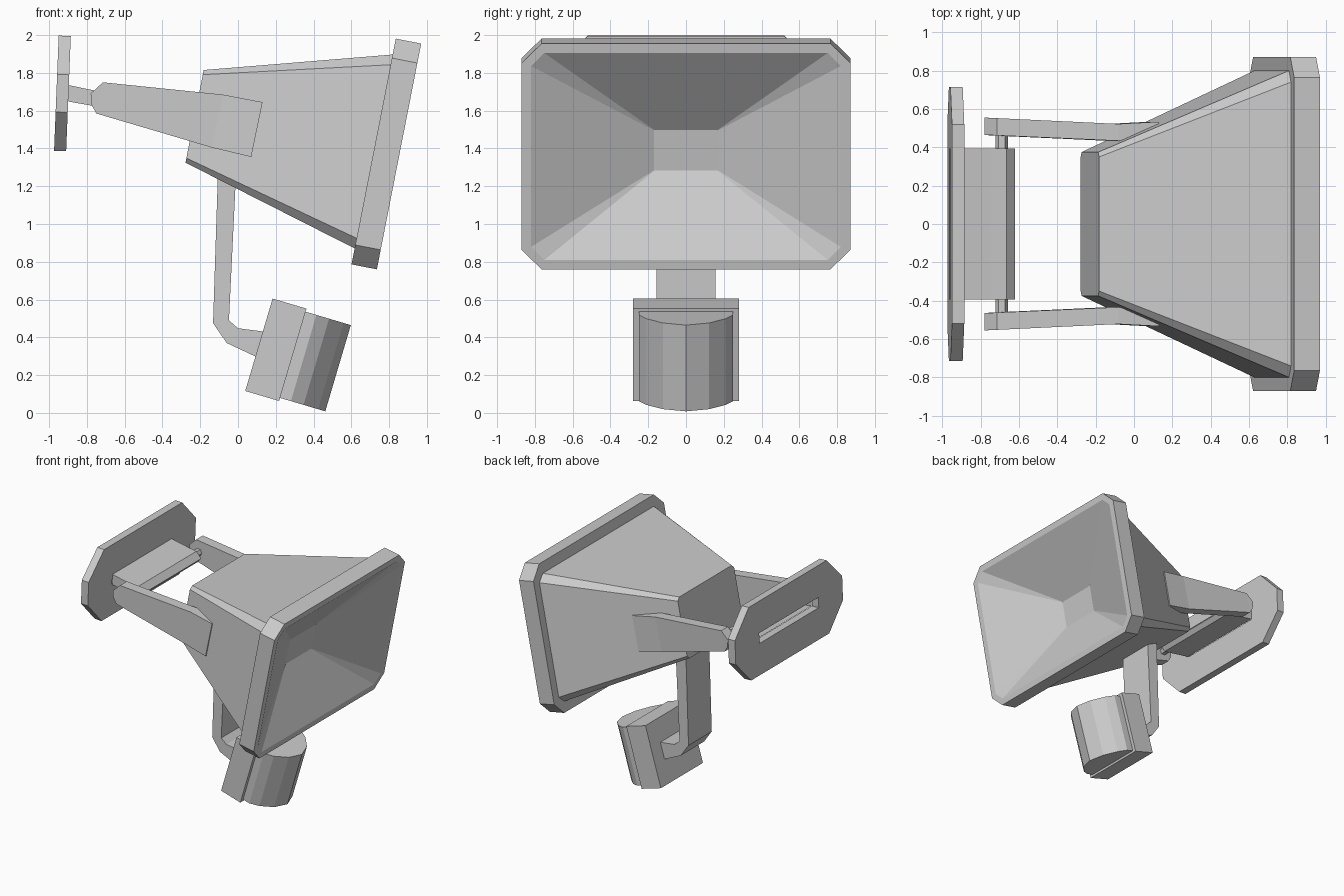
import bpy, bmesh
from math import sin, cos, radians

if "Cube" in bpy.data.objects:
    bpy.data.objects.remove(bpy.data.objects["Cube"])


def make(name, rings, cap_start=True, cap_end=True, loop=False):
    """Skin a sequence of equal-length point rings into one flat-shaded object."""
    bm = bmesh.new()
    vs = [[bm.verts.new(p) for p in r] for r in rings]
    n = len(vs[0])
    pairs = list(zip(vs, vs[1:])) + ([(vs[-1], vs[0])] if loop else [])
    for a, b in pairs:
        for i in range(n):
            j = (i + 1) % n
            bm.faces.new((a[i], a[j], b[j], b[i]))
    if cap_start and not loop:
        bm.faces.new(vs[0])
    if cap_end and not loop:
        bm.faces.new(vs[-1])
    bmesh.ops.recalc_face_normals(bm, faces=bm.faces)
    me = bpy.data.meshes.new(name)
    bm.to_mesh(me)
    bm.free()
    ob = bpy.data.objects.new(name, me)
    bpy.context.collection.objects.link(ob)
    return ob


def frame(ox, oz, deg):
    """Map local depth u, width y, height v to the world for a part tilted about y."""
    c, s = cos(radians(deg)), sin(radians(deg))
    return lambda u, y, v: (ox + c * u + s * v, y, oz - s * u + c * v)


def octagon(f, u, hy, hv, cy, cv, v0=0):
    """Rectangle with cut corners at depth u."""
    pts = [(hy, hv - cv), (hy - cy, hv), (cy - hy, hv), (-hy, hv - cv),
           (-hy, cv - hv), (cy - hy, -hv), (hy - cy, -hv), (hy, cv - hv)]
    return [f(u, y, v + v0) for y, v in pts]


def extrude_y(name, profile, y0, y1, **kw):
    return make(name, [[(x, y, z) for x, z in profile] for y in (y0, y1)], **kw)


# Horn: tapered body, thick rim and sunken funnel
f = frame(0.8525, 1.3575, 11.1)
make("horn", [octagon(f, -1.103, 0.375, 0.25, 0.025, 0.025),
              octagon(f, -0.137, 0.80, 0.523, 0.06, 0.055),
              octagon(f, -0.137, 0.87, 0.609, 0.105, 0.105),
              octagon(f, 0, 0.87, 0.609, 0.105, 0.105),
              octagon(f, 0, 0.82, 0.558, 0.07, 0.07),
              octagon(f, -0.27, 0.17, 0.11, 0.002, 0.002, -0.02)])

# Wall plate with a slot through it
f = frame(-0.8975, 1.69, 2.3)
t = -0.064
make("wall_plate", [octagon(f, 0, 0.715, 0.305, 0.195, 0.205),
                    octagon(f, t, 0.715, 0.305, 0.195, 0.205),
                    octagon(f, t, 0.395, 0.043, 0.002, 0.002),
                    octagon(f, 0, 0.395, 0.043, 0.002, 0.002)], loop=True)

# Hinge block, hollow and open towards the slot
block = extrude_y("hinge_block", [(-0.897, 1.735), (-0.75, 1.705), (-0.665, 1.69),
                                  (-0.62, 1.64), (-0.65, 1.605), (-0.897, 1.648)], -0.395, 0.395)
bm = bmesh.new()
bm.from_mesh(block.data)
back = [fc for fc in bm.faces if all(v.co.x < -0.89 for v in fc.verts)]
bmesh.ops.delete(bm, geom=back, context='FACES_ONLY')
bm.to_mesh(block.data)
bm.free()

# Hinge pins and side arms, mirrored
hexagon = [(-0.69 + 0.032 * cos(radians(a)), 1.65 + 0.032 * sin(radians(a)))
           for a in range(0, 360, 60)]
stations = [((-0.78, 1.69), (-0.775, 1.63), 0.555, 0.465),
            ((-0.715, 1.75), (-0.75, 1.585), 0.552, 0.462),
            ((-0.08, 1.685), (-0.14, 1.405), 0.522, 0.434),
            ((0.13, 1.645), (0.07, 1.355), 0.533, 0.445)]
for side, s in (("left", -1), ("right", 1)):
    extrude_y(side + "_hinge_pin", hexagon, s * 0.39, s * 0.48)
    make(side + "_arm", [[(tx, s * yo, tz), (tx, s * yi, tz), (bx, s * yi, bz), (bx, s * yo, bz)]
                         for (tx, tz), (bx, bz), yo, yi in stations])

# Bent strut under the horn
make("strut", [[(xo, 0.155, zo), (xi, 0.155, zi), (xi, -0.155, zi), (xo, -0.155, zo)]
               for xo, zo, xi, zi in ((-0.105, 1.31, -0.01, 1.27),
                                      (-0.132, 0.475, -0.048, 0.49),
                                      (-0.06, 0.37, 0.0, 0.448),
                                      (0.10, 0.295, 0.14, 0.43))])

# Sensor housing and its faceted lens
f = frame(0.29, 0.3075, 16.5)
make("sensor_housing", [[f(u, y, v) for y, v in ((0.28, 0.255), (-0.28, 0.255),
                                                (-0.28, -0.255), (0.28, -0.255))]
                        for u in (-0.187, 0)])
half = [(0.25, -0.02), (0.25, 0.06), (0.21, 0.13), (0.122, 0.21)]
lens = half + [(0, 0.25)] + [(-y, u) for y, u in reversed(half)]
make("sensor_lens", [[f(u, y, v) for y, u in lens] for v in (-0.238, 0.238)])
